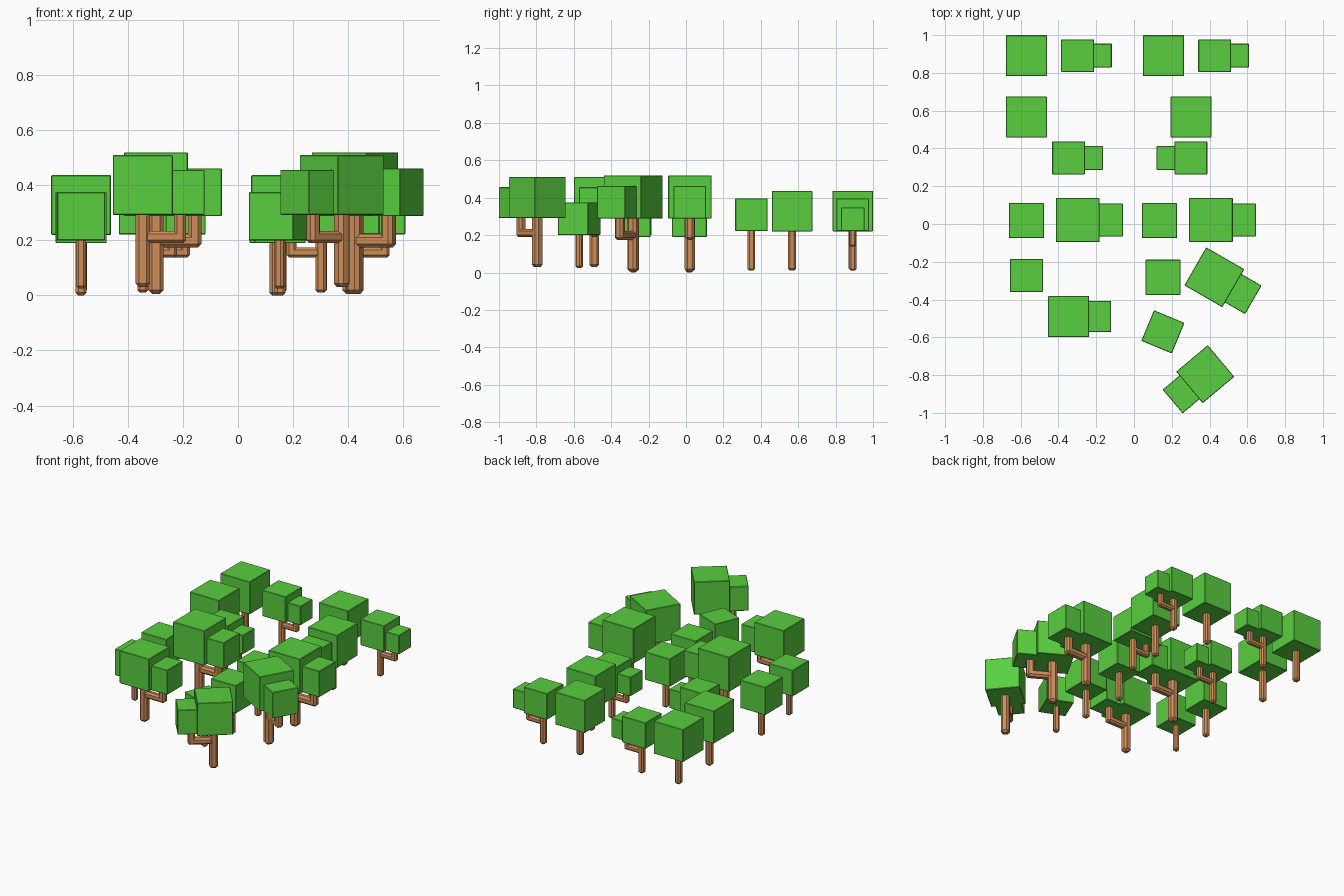
import bpy, bmesh
from math import radians
from mathutils import Matrix, Vector

if "Cube" in bpy.data.objects:
    bpy.data.objects.remove(bpy.data.objects["Cube"])


def material(name, color):
    m = bpy.data.materials.new(name)
    m.diffuse_color = color
    m.use_nodes = True
    m.node_tree.nodes["Principled BSDF"].inputs["Base Color"].default_value = m.diffuse_color
    return m


LEAF = material("leaf_green", (0.10, 0.62, 0.05, 1))
BARK = material("bark_brown", (0.62, 0.27, 0.10, 1))


def block(name, lo, hi, mat, place, bevel):
    """Bevelled box between two corners, placed by a matrix."""
    lo, hi = Vector(lo), Vector(hi)
    bm = bmesh.new()
    size = hi - lo
    bmesh.ops.create_cube(bm, size=1, matrix=place @ Matrix.Translation((lo + hi) / 2)
                          @ Matrix.Diagonal((*size, 1)))
    bmesh.ops.bevel(bm, geom=bm.edges[:], offset=bevel, segments=1,
                    affect='EDGES', profile=0.5)
    me = bpy.data.meshes.new(name)
    bm.to_mesh(me)
    bm.free()
    me.materials.append(mat)
    bpy.context.collection.objects.link(bpy.data.objects.new(name, me))


def crown(x, size, z, place, name):
    h = size / 2
    block(name, (x - h, -h, z), (x + h, h, z + size), LEAF, place, 0.003)


def post(x, r, z0, z1, place, name):
    block(name, (x - r, -r, z0), (x + r, r, z1), BARK, place, r * 0.5)


def tree(x, y, angle, size, z0, zc, r, side=None):
    """Trunk and cubic crown, with an optional elbow branch and side crown."""
    place = Matrix.Translation((x, y, 0)) @ Matrix.Rotation(radians(angle), 4, 'Z')
    post(0, r, z0, zc + 0.02, place, "trunk")
    crown(0, size, zc, place, "crown")
    if side:
        off, ssize, end, b0, b1 = side
        br = (b1 - b0) / 2
        block("branch", (0, -br, b0), (end, br, b1), BARK, place, br * 0.5)
        post(end - br, br, b0, zc + 0.02, place, "branch_stem")
        crown(off, ssize, zc, place, "side_crown")


# kinds: crown size, trunk bottom, crown bottom, trunk radius, side branch
KINDS = {
    "single": (0.217, 0.01, 0.22, 0.021),
    "fork": (0.174, 0.01, 0.222, 0.020, (0.118, 0.127, 0.124, 0.138, 0.174)),
    "short": (0.186, 0.0, 0.19, 0.020),
    "short_low": (0.175, 0.025, 0.20, 0.018),
    "big_fork": (0.232, 0.005, 0.288, 0.028, (0.152, 0.174, 0.165, 0.175, 0.223)),
    "mid_fork": (0.218, 0.03, 0.292, 0.026, (0.143, 0.164, 0.157, 0.19, 0.234)),
}

# planting layout: kind, x, y, rotation
for kind, x, y, a in [
    ("single", -0.57, 0.891, 0), ("single", 0.156, 0.891, 0),
    ("single", -0.57, 0.567, 0), ("single", 0.302, 0.567, 0),
    ("fork", -0.299, 0.891, 0), ("fork", 0.427, 0.891, 0),
    ("fork", -0.346, 0.35, 0), ("fork", 0.301, 0.35, 180),
    ("short", -0.57, 0.018, 0), ("short", 0.135, 0.018, 0),
    ("short", 0.153, -0.282, 0),
    ("short_low", -0.57, -0.272, 0), ("short_low", 0.153, -0.571, -22.5),
    ("big_fork", -0.298, 0.021, 0), ("big_fork", 0.407, 0.021, 0),
    ("big_fork", 0.425, -0.282, -30),
    ("mid_fork", -0.346, -0.49, 0), ("mid_fork", 0.377, -0.795, 220),
]:
    tree(x, y, a, *KINDS[kind])
